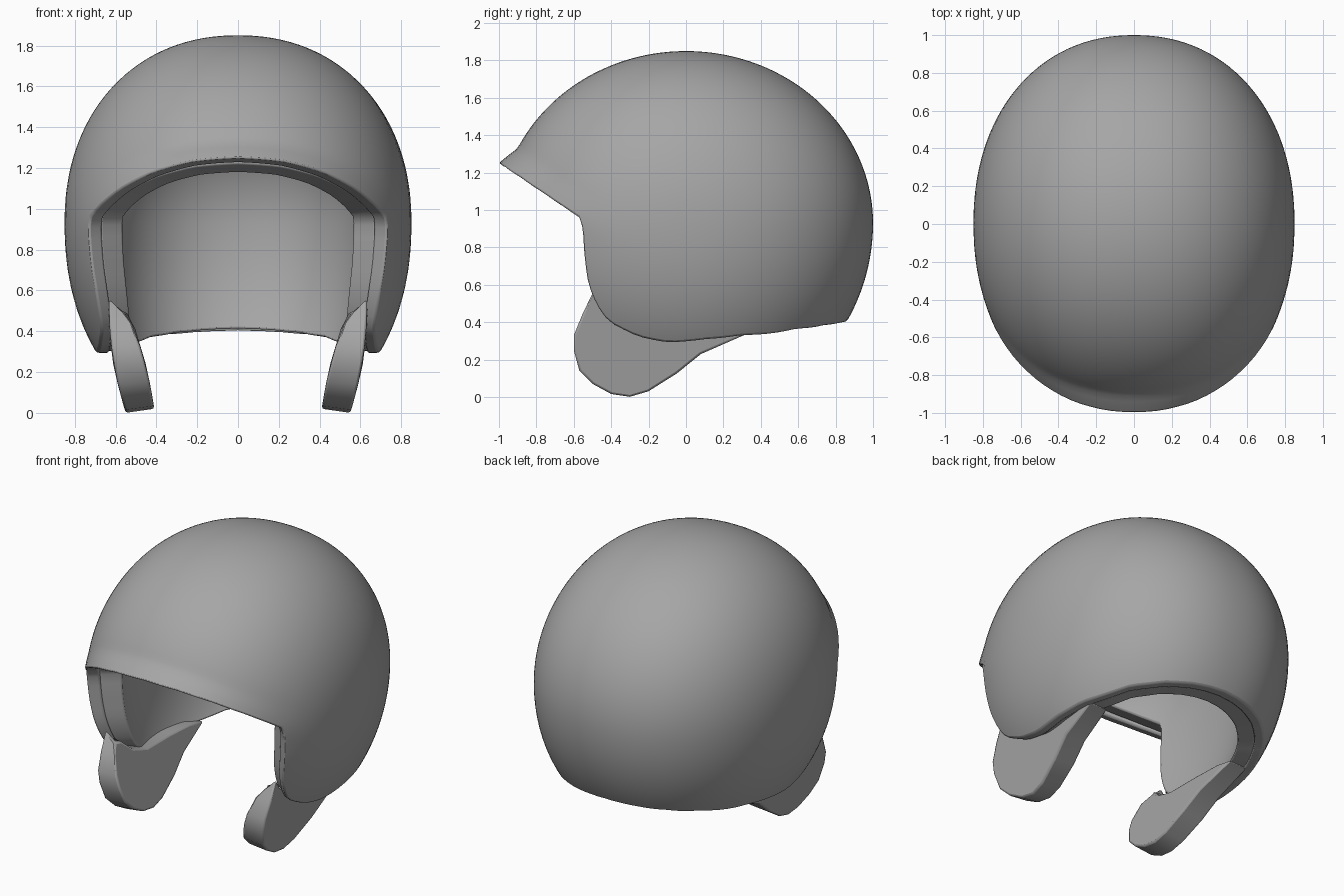
import bpy, bmesh, math
from mathutils import Vector

if "Cube" in bpy.data.objects:
    bpy.data.objects.remove(bpy.data.objects["Cube"])

C = Vector((0, 0, 0.93))            # centre of the dome
POLE = Vector((0, 0.57, 0.82)).normalized()
P = 2.15                            # slightly boxy across the width

# Rim seen from the side (y, z): brim, cheek edge, lower edge, nape
RIM = [(-.944, 1.232), (-.92, 1.215), (-.85, 1.165), (-.74, 1.086), (-.64, 1.014),
       (-.55, .95), (-.55, .8), (-.525, .6), (-.48, .49), (-.42, .405), (-.26, .325),
       (-.1, .293), (.1, .31), (.3, .332), (.6, .367), (.75, .386), (.82, .396),
       (.85, .402), (.862, .404)]

GREY = bpy.data.materials.new("dark_grey")
GREY.diffuse_color = (.38, .38, .38, 1)
GREY.use_nodes = True
GREY.node_tree.nodes["Principled BSDF"].inputs["Base Color"].default_value = GREY.diffuse_color


def zr(z):
    return 0.92 if z > 0 else 1.03


def dome(d):
    """Point on the dome in direction d, relative to C."""
    s = (abs(d.x / .85) ** P + math.hypot(d.y, d.z / zr(d.z)) ** P) ** (1 / P)
    return d / s


def brim_bump(p):
    """Flared brim that fades out along the sides."""
    y, z = p.y, p.z + C.z
    if y > 0:
        return p
    line = .95 + (y + .55) * (-.716 if y < -.55 else -.418)
    s = z - line
    b = max(0, 1 - s / .13) if s > 0 else min(1, max(0, 1 + (s + .015) / .09))
    k = 1 + .067 * y * y * b
    return Vector((p.x, p.y * k, p.z * k))


def rim_directions(n):
    pts = []
    for i, (y, z) in enumerate(RIM):
        q = z - C.z
        rest = max(0, 1 - math.hypot(y, q / zr(q)) ** P)
        x = 0 if i in (0, len(RIM) - 1) else .85 * rest ** (1 / P)
        pts.append(Vector((x, y, q)))
    acc = [0]
    for a, b in zip(pts, pts[1:]):
        acc.append(acc[-1] + (b - a).length)
    half = []
    for k in range(n + 1):
        t = acc[-1] * k / n
        i = min(max(j for j in range(len(acc)) if acc[j] <= t + 1e-6), len(pts) - 2)
        half.append(pts[i].lerp(pts[i + 1], (t - acc[i]) / (acc[i + 1] - acc[i])).normalized())
    return half + [Vector((-d.x, d.y, d.z)) for d in half[-2:0:-1]]


def finish(name, bm, bevel):
    bmesh.ops.recalc_face_normals(bm, faces=bm.faces)
    me = bpy.data.meshes.new(name)
    bm.to_mesh(me)
    bm.free()
    me.materials.append(GREY)
    ob = bpy.data.objects.new(name, me)
    bpy.context.collection.objects.link(ob)
    m = ob.modifiers.new("round_edges", 'BEVEL')
    m.width, m.segments, m.limit_method, m.angle_limit = bevel, 2, 'ANGLE', math.radians(50)
    bpy.ops.object.select_all(action='DESELECT')
    ob.select_set(True)
    bpy.context.view_layer.objects.active = ob
    bpy.ops.object.shade_smooth_by_angle(angle=math.radians(45))
    return ob


def make_shell(name, off_out, off_in, bump, reach, bevel, n=56, rings=56):
    """Closed cap between two inward offsets of the dome, swept from pole to rim."""
    bm = bmesh.new()
    dirs = rim_directions(n)

    def point(d, off):
        p = dome(d)
        shift = d.copy()
        if d.z < 0:
            shift.z = 0
        return C + (brim_bump(p) if bump else p) - shift * off

    loops = []
    for off in (off_out, off_in):
        tip = bm.verts.new(point(POLE, off))
        side = [[bm.verts.new(point(POLE.slerp(d, reach * k / rings), off)) for d in dirs]
                for k in range(1, rings + 1)]
        m = len(dirs)
        for i in range(m):
            bm.faces.new((tip, side[0][i], side[0][(i + 1) % m]))
        loops.append(side)
    chain = loops[0] + loops[1][::-1]
    for a, b in zip(chain, chain[1:]):
        for i in range(len(dirs)):
            j = (i + 1) % len(dirs)
            bm.faces.new((a[i], a[j], b[j], b[i]))
    return finish(name, bm, bevel)


# Outer shell with brim, and the padded liner inside it
make_shell("outer_shell", 0, .08, True, 1.0, .013)
make_shell("inner_liner", .075, .21, False, .993, .01)

# Ear pads hanging below the cheeks
PAD = [(-.5, .57), (-.555, .44), (-.6, .33), (-.6, .25), (-.57, .14), (-.5, .07),
       (-.4, .015), (-.3, 0), (-.2, .03), (-.05, .125), (.08, .23), (.33, .34),
       (.2, .37), (0, .38), (-.25, .38), (-.38, .42), (-.46, .5)]
bm = bmesh.new()
outer = [bm.verts.new((.55 + .33 * z - .33 * z * z, y, z)) for y, z in PAD]
inner = [bm.verts.new((.41 + .12 * z + .27 * z * z, y,
                       min(.49, z + .02 * (1 - min(1, z / .3))))) for y, z in PAD]
bm.faces.new(outer)
bm.faces.new(inner[::-1])
for i in range(len(PAD)):
    j = (i + 1) % len(PAD)
    bm.faces.new((outer[i], inner[i], inner[j], outer[j]))
pads = finish("ear_pads", bm, .012)
mir = pads.modifiers.new("mirror", 'MIRROR')
mir.use_axis = (True, False, False)
